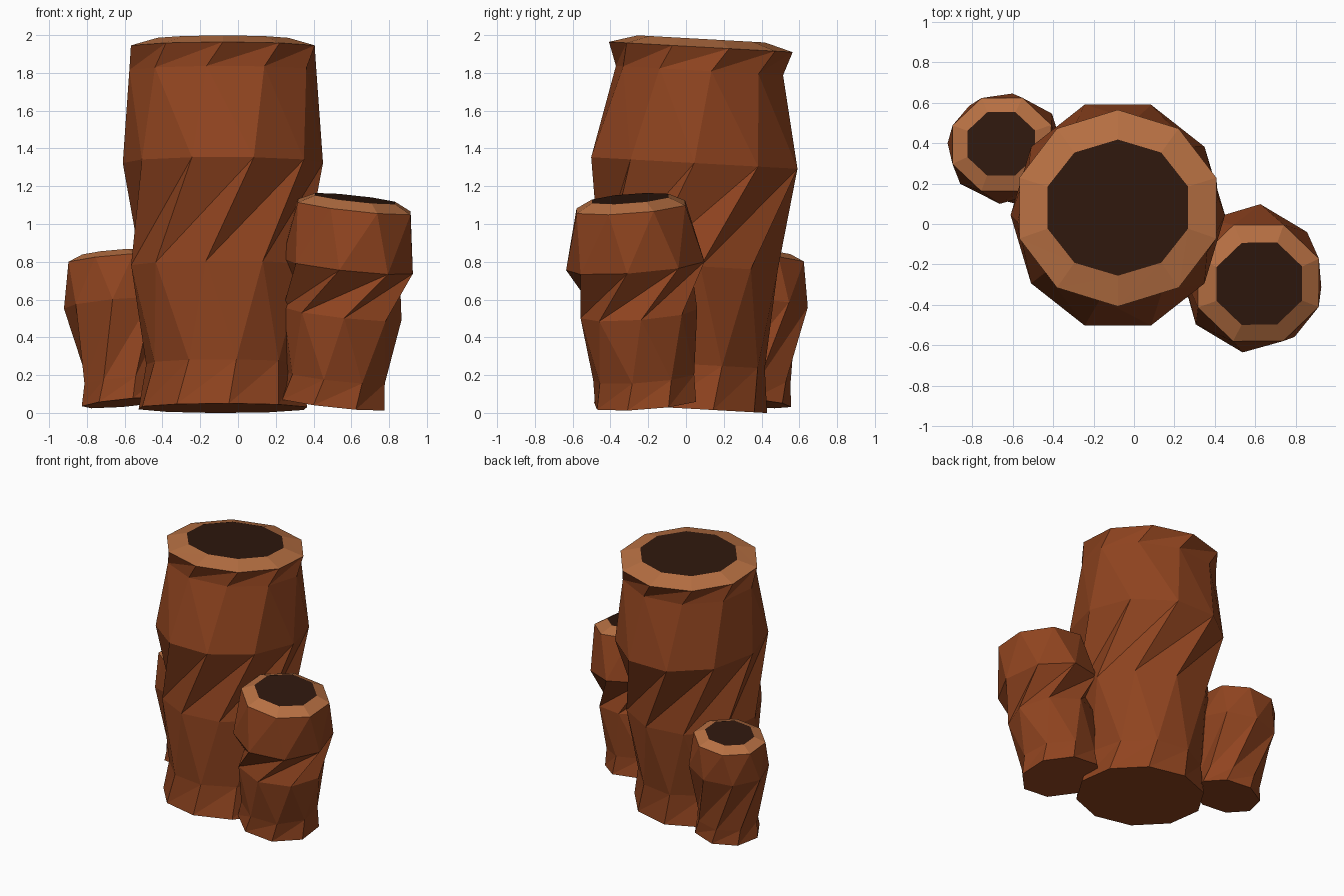
import bpy, bmesh, math
from mathutils import Vector

if "Cube" in bpy.data.objects:
    bpy.data.objects.remove(bpy.data.objects["Cube"])


def material(name, rgb):
    m = bpy.data.materials.new(name)
    m.diffuse_color = (*rgb, 1)
    m.use_nodes = True
    m.node_tree.nodes["Principled BSDF"].inputs["Base Color"].default_value = m.diffuse_color
    return m


MATS = [material("tube_wall", (0.28, 0.058, 0.014)),
        material("pale_lip", (0.47, 0.16, 0.055)),
        material("dark_opening", (0.028, 0.009, 0.004))]


def tube(name, sides, base, lean, rings):
    """Twisted faceted tube; rings are (height, x radius, y radius, phase in degrees)."""
    rot = Vector((0, 0, 1)).rotation_difference(Vector((*lean, 1)))
    bm = bmesh.new()
    loops = []
    for h, rx, ry, phase in rings:
        loop = []
        for i in range(sides):
            a = math.radians(phase) + 2 * math.pi * i / sides
            p = rot @ Vector((rx * math.cos(a), ry * math.sin(a), h))
            loop.append(bm.verts.new(p + Vector((*base, 0))))
        loops.append(loop)

    def face(verts, mat):
        bm.faces.new(verts).material_index = mat

    # Twisted wall bands, last band is the lip
    for k, (a, b) in enumerate(zip(loops, loops[1:])):
        mat = 1 if k == len(loops) - 2 else 0
        for i in range(sides):
            j = (i + 1) % sides
            face((a[i], a[j], b[j]), mat)
            face((a[i], b[j], b[i]), mat)
    # Bottom and dark opening
    face(loops[0][::-1], 0)
    face(loops[-1], 2)
    me = bpy.data.meshes.new(name)
    bm.to_mesh(me)
    bm.free()
    for m in MATS:
        me.materials.append(m)
    ob = bpy.data.objects.new(name, me)
    bpy.context.collection.objects.link(ob)
    return ob


# Tall centre tube
tube("main_tube", 10, (-0.08, -0.03), (0, 0.056),
     [(0.025, 0.46, 0.46, 274), (0.26, 0.41, 0.44, 280),
      (0.78, 0.49, 0.48, 259.5), (1.325, 0.53, 0.575, 288),
      (1.815, 0.5, 0.45, 260), (1.94, 0.512, 0.487, 270),
      (1.983, 0.365, 0.337, 270)])

# Medium tube at front right
tube("front_right_tube", 8, (0.495, -0.21), (0.11, -0.075),
     [(0.05, 0.295, 0.285, 250), (0.19, 0.27, 0.275, 257),
      (0.53, 0.315, 0.31, 227), (0.785, 0.35, 0.37, 263),
      (1.1, 0.325, 0.312, 247.5), (1.145, 0.23, 0.22, 247.5)])

# Small tube at back left
tube("back_left_tube", 8, (-0.58, 0.32), (-0.09, 0.09),
     [(0.055, 0.245, 0.235, 7), (0.17, 0.225, 0.225, 14),
      (0.585, 0.292, 0.275, 39), (0.82, 0.265, 0.25, 22.5),
      (0.855, 0.182, 0.17, 22.5)])
